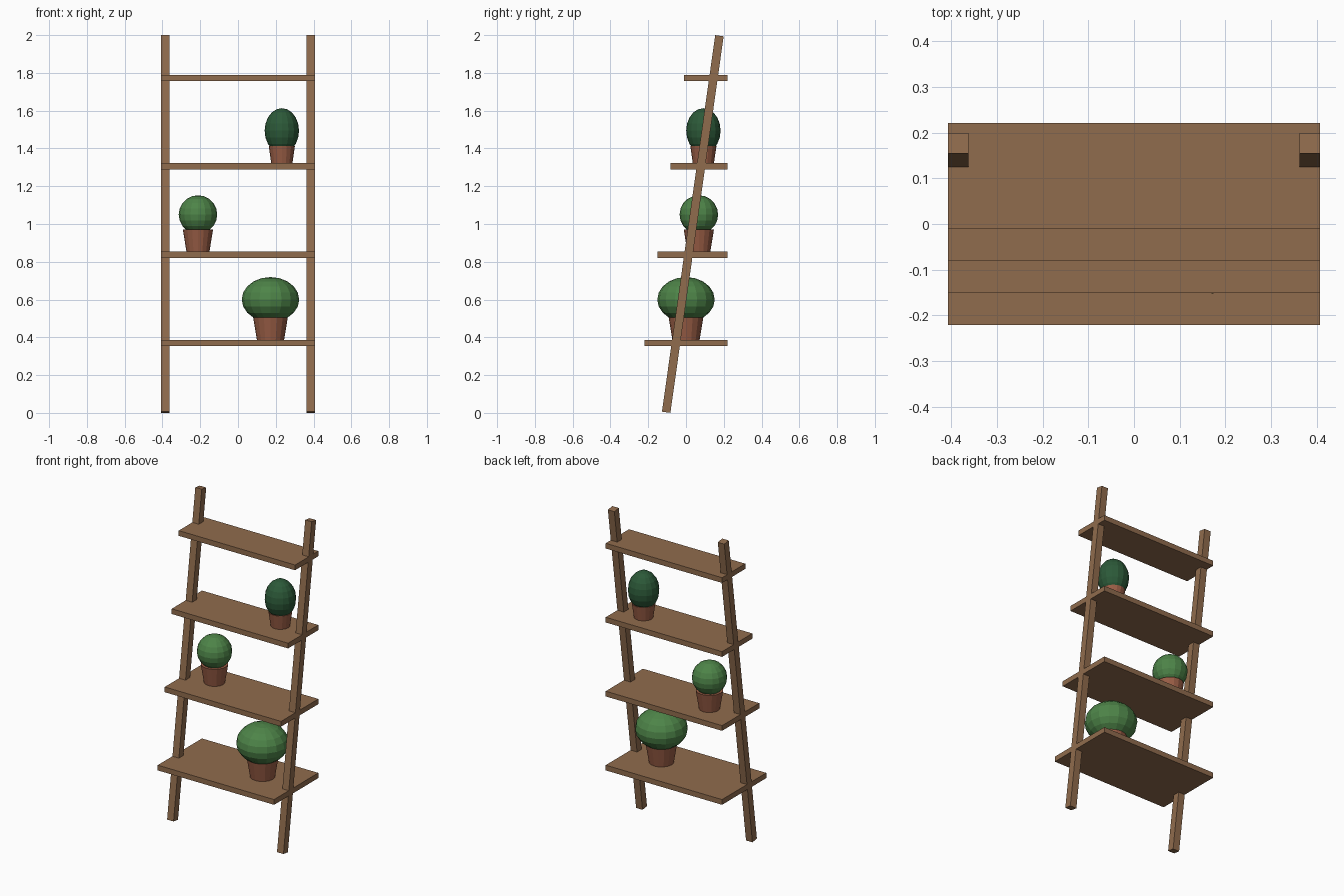
import bpy
from math import radians

if "Cube" in bpy.data.objects:
    bpy.data.objects.remove(bpy.data.objects["Cube"])


def material(name, rgb):
    m = bpy.data.materials.new(name)
    m.diffuse_color = (*rgb, 1)
    m.use_nodes = True
    m.node_tree.nodes["Principled BSDF"].inputs["Base Color"].default_value = m.diffuse_color
    return m


WOOD = material("wood", (0.28, 0.15, 0.075))
CLAY = material("terracotta", (0.32, 0.11, 0.06))
LEAF = material("leaf_green", (0.075, 0.23, 0.065))
DARK = material("dark_leaf_green", (0.025, 0.10, 0.04))


def finish(name, mat):
    ob = bpy.context.object
    ob.name = name
    ob.data.materials.append(mat)
    return ob


def box(name, loc, size, tilt=0):
    bpy.ops.mesh.primitive_cube_add(size=1, location=loc, rotation=(tilt, 0, 0))
    ob = finish(name, WOOD)
    ob.scale = size
    return ob


def plant(name, x, y, z, r_base, r_rim, h, leaf_z, r_leaf, h_leaf, mat):
    # tapered pot standing on the shelf
    bpy.ops.mesh.primitive_cone_add(vertices=16, radius1=r_base, radius2=r_rim,
                                    depth=h, location=(x, y, z + h / 2))
    finish(name + "_pot", CLAY)
    # clipped bush, squashed or stretched
    bpy.ops.mesh.primitive_uv_sphere_add(segments=16, ring_count=10, radius=1,
                                         location=(x, y, leaf_z))
    ob = finish(name + "_foliage", mat)
    ob.scale = (r_leaf, r_leaf, h_leaf)


# leaning side rails
for side, s in (("left", -1), ("right", 1)):
    box(side + "_rail", (s * 0.3845, 0.036, 1.0), (0.045, 0.045, 2.013), radians(-8.05))

# shelves share a back edge and get shallower towards the top
BACK, THICK = 0.221, 0.033
for i in range(4):
    depth = 0.442 - 0.07 * i
    box(f"shelf_{i + 1}", (0, BACK - depth / 2, 0.370 + 0.4677 * i), (0.814, depth, THICK))

# potted plants
plant("wide_bush", 0.172, 0.0, 0.386, 0.072, 0.095, 0.14, 0.60, 0.152, 0.119, LEAF)
plant("round_bush", -0.212, 0.068, 0.854, 0.061, 0.08, 0.117, 1.05, 0.102, 0.102, LEAF)
plant("tall_bush", 0.232, 0.092, 1.322, 0.056, 0.069, 0.09, 1.494, 0.091, 0.119, DARK)
